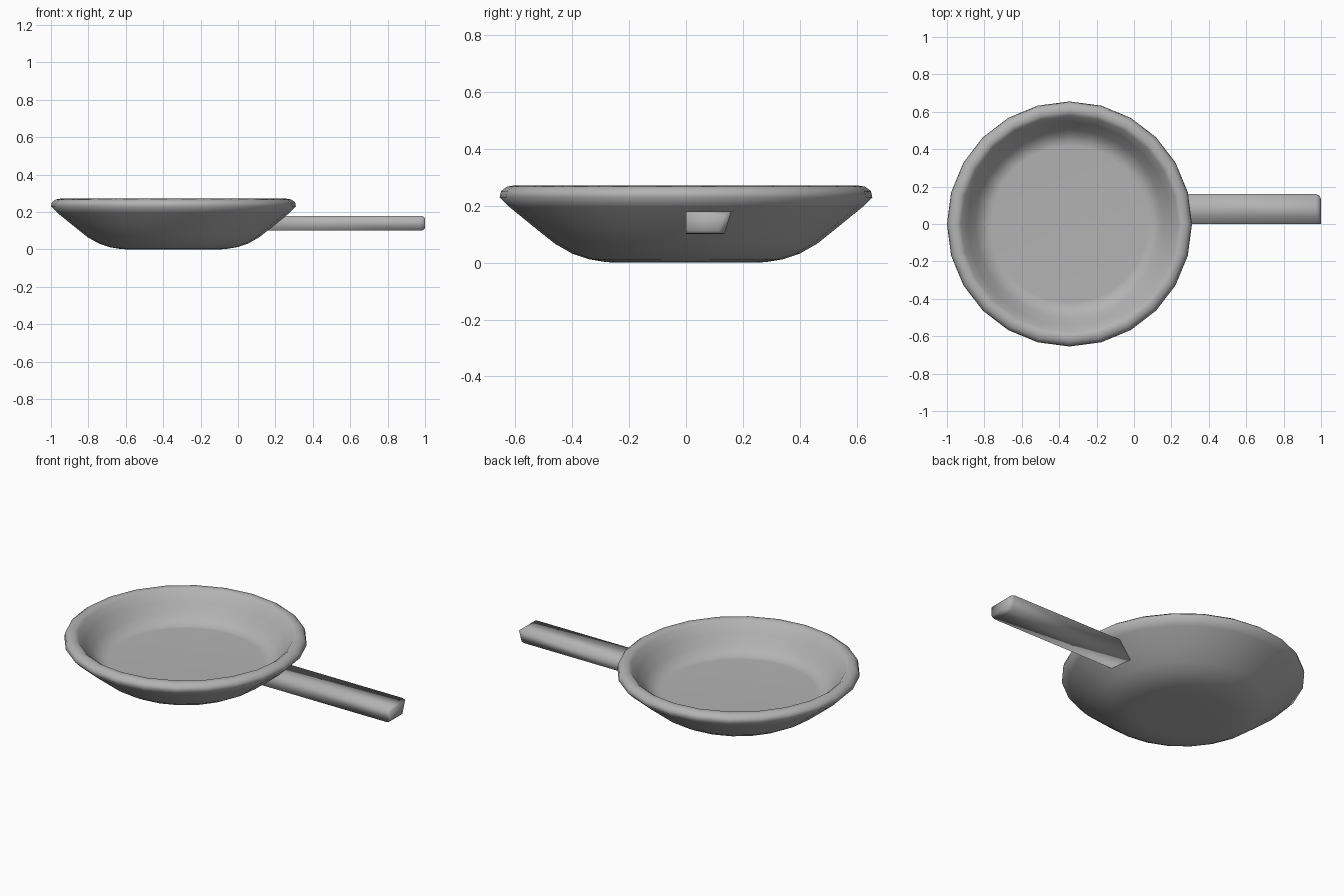
import bpy, bmesh, math

if "Cube" in bpy.data.objects:
    bpy.data.objects.remove(bpy.data.objects["Cube"])

PAN_X, SIDES = -0.345, 24

# Dark grey metal shared by both parts
metal = bpy.data.materials.new("dark_grey")
metal.diffuse_color = (0.45, 0.45, 0.45, 1)
metal.use_nodes = True
metal.node_tree.nodes["Principled BSDF"].inputs["Base Color"].default_value = metal.diffuse_color


def add_object(name, bm):
    bmesh.ops.recalc_face_normals(bm, faces=bm.faces)
    for f in bm.faces:
        f.smooth = True
    mesh = bpy.data.meshes.new(name)
    bm.to_mesh(mesh)
    bm.free()
    mesh.materials.append(metal)
    obj = bpy.data.objects.new(name, mesh)
    bpy.context.collection.objects.link(obj)
    return obj


def bridge(bm, rings):
    n = len(rings[0])
    for a, b in zip(rings, rings[1:]):
        for i in range(n):
            j = (i + 1) % n
            bm.faces.new((a[i], a[j], b[j], b[i]))
    bm.faces.new(rings[0])
    bm.faces.new(rings[-1])


# Pan: thick-walled bowl turned from a profile of (radius, height)
profile = [(0.24, 0.0), (0.28, 0.002), (0.34, 0.012), (0.40, 0.032),
           (0.46, 0.066), (0.53, 0.122), (0.62, 0.195), (0.655, 0.23),
           (0.65, 0.252), (0.63, 0.267), (0.60, 0.272), (0.58, 0.258),
           (0.545, 0.21), (0.505, 0.155), (0.475, 0.125), (0.44, 0.11),
           (0.42, 0.109)]
bm = bmesh.new()
rings = []
for r, z in profile:
    rings.append([bm.verts.new((PAN_X + r * math.cos(2 * math.pi * i / SIDES),
                                r * math.sin(2 * math.pi * i / SIDES), z))
                  for i in range(SIDES)])
bridge(bm, rings)
add_object("pan_bowl", bm)

# Handle: tapered-section bar with a softened far end; its near end is
# slanted to stay inside the bowl wall
section = [(0.0, 0.10), (0.135, 0.10), (0.16, 0.18), (0.0, 0.18)]
mid_z = 0.14
bm = bmesh.new()
rings = [[bm.verts.new((0.13 + (z - 0.10) * 0.85, y, z)) for y, z in section]]
for x, s in [(0.972, 1.0), (0.99, 0.92), (1.0, 0.68)]:
    rings.append([bm.verts.new((x, y * (1 - (1 - s) * 0.5),
                                mid_z + (z - mid_z) * s))
                  for y, z in section])
bridge(bm, rings)
add_object("handle", bm)
